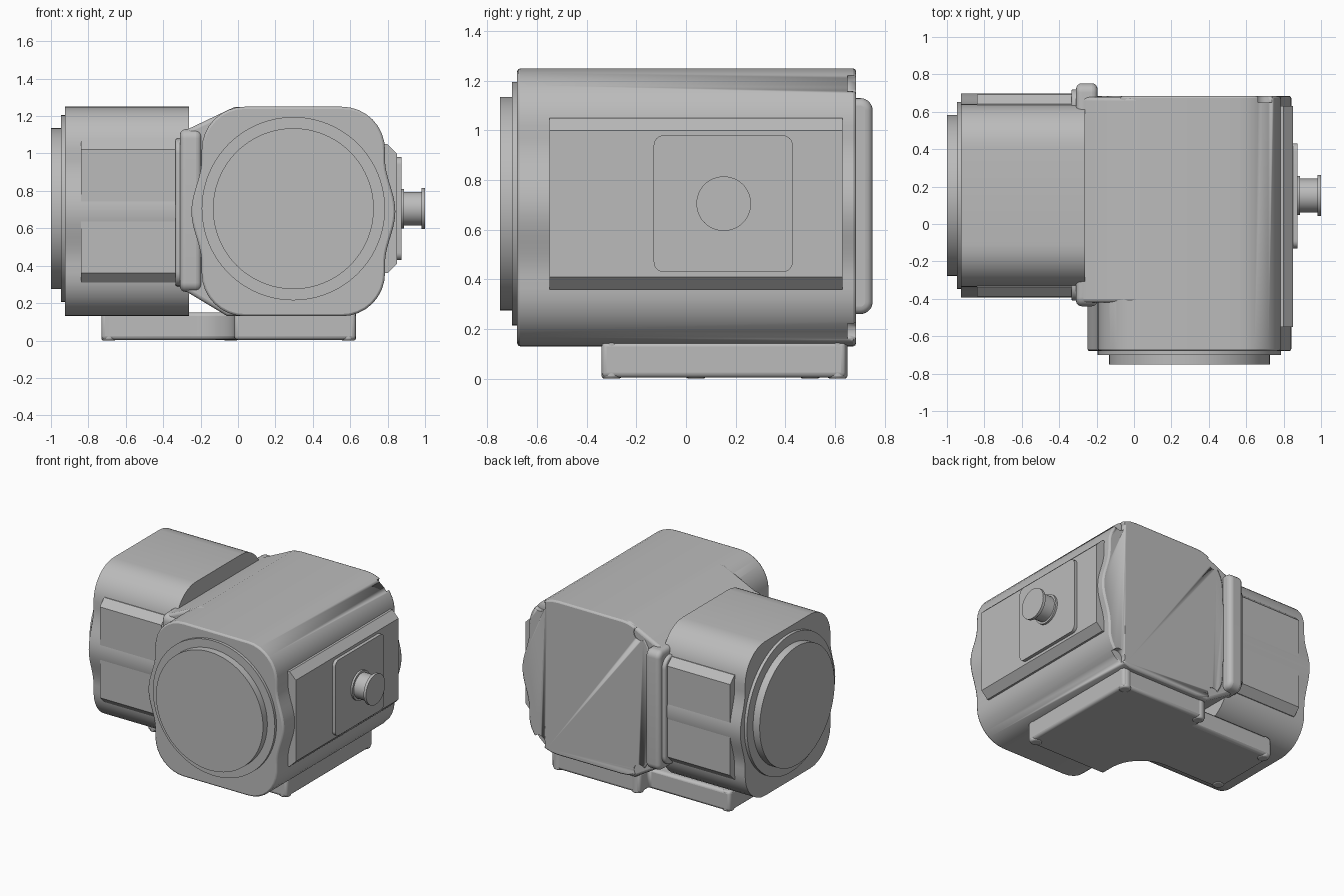
import bpy, bmesh
from math import sin, cos, pi, radians

cube = bpy.data.objects.get("Cube")
if cube:
    bpy.data.objects.remove(cube, do_unlink=True)

grey = bpy.data.materials.new("cast_grey")
grey.use_nodes = True
grey.diffuse_color = (0.5, 0.5, 0.5, 1)
grey.node_tree.nodes["Principled BSDF"].inputs["Base Color"].default_value = (0.5, 0.5, 0.5, 1)

PLACE = {"x": lambda u, v, d: (d, u, v),
         "y": lambda u, v, d: (u, d, v),
         "z": lambda u, v, d: (u, v, d)}


def prism(name, outline, axis, start, end, bevel=0.0, segments=2):
    """Extrude a 2D outline along an axis."""
    bm = bmesh.new()
    rings = [[bm.verts.new(PLACE[axis](u, v, d)) for u, v in outline] for d in (start, end)]
    n = len(outline)
    for ring in rings:
        bm.faces.new(ring)
    for i in range(n):
        j = (i + 1) % n
        bm.faces.new((rings[0][i], rings[0][j], rings[1][j], rings[1][i]))
    bmesh.ops.recalc_face_normals(bm, faces=bm.faces[:])
    mesh = bpy.data.meshes.new(name)
    bm.to_mesh(mesh)
    bm.free()
    mesh.materials.append(grey)
    obj = bpy.data.objects.new(name, mesh)
    bpy.context.collection.objects.link(obj)
    bpy.ops.object.select_all(action="DESELECT")
    obj.select_set(True)
    bpy.context.view_layer.objects.active = obj
    bpy.ops.object.shade_smooth_by_angle(angle=radians(30))
    if bevel:
        mod = obj.modifiers.new("edge_round", "BEVEL")
        mod.width, mod.segments = bevel, segments
        mod.limit_method, mod.angle_limit = "ANGLE", radians(40)
    return obj


def circle(cu, cv, r, n=64):
    return [(cu + r * cos(2 * pi * i / n), cv + r * sin(2 * pi * i / n)) for i in range(n)]


def arc(cu, cv, r, a, b, n=8):
    return [(cu + r * cos(radians(a + (b - a) * i / n)),
             cv + r * sin(radians(a + (b - a) * i / n))) for i in range(n + 1)]


def rounded_rect(u0, u1, v0, v1, r):
    return (arc(u1 - r, v1 - r, r, 0, 90) + arc(u0 + r, v1 - r, r, 90, 180)
            + arc(u0 + r, v0 + r, r, 180, 270) + arc(u1 - r, v0 + r, r, 270, 360))


def housing_outline(cu, cv):
    """Rounded square whose two sides swell around the bearing."""
    half, tall, r, reach = 0.49, 0.56, 0.23, 0.28
    swell = [(half + 0.0275 * (1 + cos(pi * t / 12)), reach * t / 12) for t in range(-12, 13)]
    right = arc(half - r, r - tall, r, 270, 360) + swell + arc(half - r, tall - r, r, 0, 90)
    left = [(-u, -v) for u, v in right]
    return [(cu + u, cv + v) for u, v in right + left]


def side_pad(cu, cv, side, half, width):
    """Trapezoid section that covers the swollen side of a housing."""
    return [(cu + side * u, cv + v) for u, v in
            ((0.3, -half - 0.05), (width - 0.05, -half - 0.05), (width, -half),
             (width, half), (width - 0.05, half + 0.05), (0.3, half + 0.05))]


MX, AY, CZ = 0.296, 0.152, 0.69   # housing centres

# Main housing, with screw pockets in its back corners
body = prism("main_housing", housing_outline(MX, CZ), "y", -0.68, 0.685, 0.012)
for i, (sx, sz) in enumerate(((-1, -1), (-1, 1), (1, -1), (1, 1))):
    cutter = prism(f"screw_pocket_cutter_{i}", circle(MX + sx * 0.405, CZ + sz * 0.5, 0.05, 24),
                   "y", 0.65, 0.75)
    cutter.hide_render = True
    cutter.hide_set(True)
    cut = body.modifiers.new(f"pocket_{i}", "BOOLEAN")
    cut.operation, cut.object, cut.solver = "DIFFERENCE", cutter, "EXACT"

# Front bearing
prism("front_bearing_ring", circle(MX, CZ + 0.015, 0.49, 96), "y", -0.70, -0.66)
prism("front_bearing_disc", circle(MX, CZ + 0.015, 0.43, 96), "y", -0.75, -0.68)

# Connector panel on the right-hand side
prism("side_panel", side_pad(MX, CZ + 0.015, 1, 0.295, 0.554), "y", -0.55, 0.63)
prism("connector_plate", rounded_rect(-0.13, 0.43, 0.43, 0.98, 0.04), "x", 0.84, 0.874)
for name, r, a, b in (("connector_collar", 0.105, 0.86, 0.888),
                      ("connector_barrel", 0.09, 0.87, 0.99),
                      ("connector_rim", 0.11, 0.98, 1.0)):
    prism(name, circle(AY, CZ + 0.015, r, 48), "x", a, b)

# Tapered web and flange that join the two housings
prism("joint_web", [(-0.29, 0.27), (-0.29, 1.12), (-0.02, 1.248), (0.2, 1.248),
                    (0.2, 0.132), (-0.06, 0.132)], "y", -0.42, 0.68, 0.02, 3)
prism("joint_flange", rounded_rect(-0.44, 0.752, 0.26, 1.13, 0.05), "x", -0.31, -0.195, 0.03, 4)
prism("joint_lip", rounded_rect(-0.41, 0.72, 0.29, 1.08, 0.08), "x", -0.335, -0.29, 0.01)

# Second housing
prism("arm_housing", housing_outline(AY, CZ), "x", -0.925, -0.262)
for side, label in ((-1, "front"), (1, "back")):
    prism(f"arm_side_{label}", side_pad(AY, CZ, side, 0.33, 0.54), "x", -0.84, -0.31)
prism("arm_bearing_ring", circle(AY, CZ + 0.015, 0.5, 96), "x", -0.947, -0.91)
prism("arm_bearing_disc", circle(AY, CZ + 0.015, 0.43, 96), "x", -1.0, -0.93)

# L-shaped foot plate with a coved inner corner and corner bosses
foot = ([(0.63, -0.34), (0.63, 0.645), (-0.08, 0.645), (-0.08, 0.54), (-0.73, 0.54), (-0.73, 0.0)]
        + arc(-0.26, -0.24, 0.24, 90, 0) + [(-0.02, -0.34)])
prism("foot_plate", foot, "z", 0.004, 0.15, 0.02, 3)
for i, (x, y) in enumerate(((0.59, 0.61), (0.59, -0.3), (-0.04, 0.61), (-0.69, 0.5), (-0.69, 0.04))):
    prism(f"foot_boss_{i}", circle(x, y, 0.04, 24), "z", 0.0, 0.15, 0.01)
